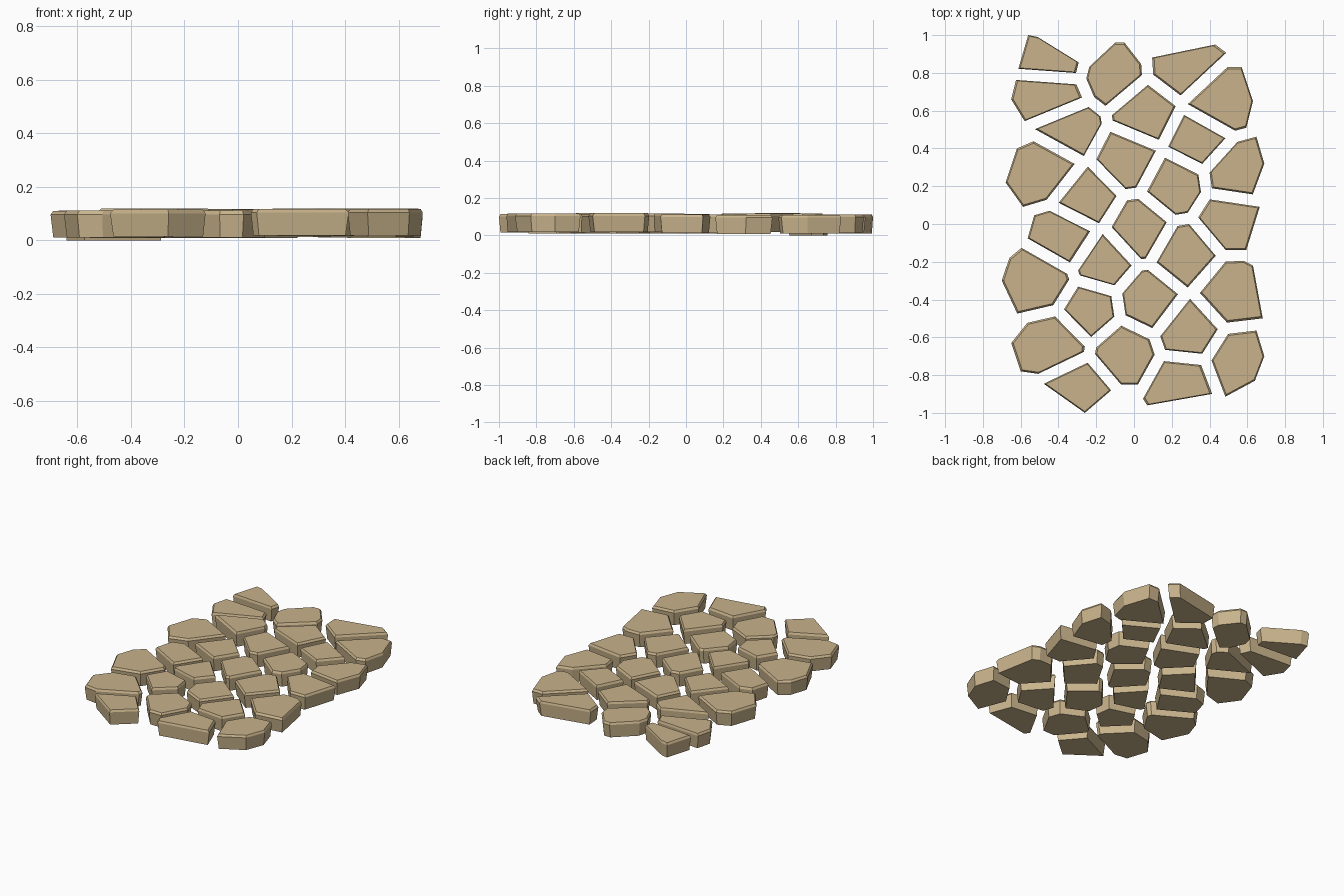
import bpy, bmesh, random
from mathutils import Vector

if "Cube" in bpy.data.objects:
    bpy.data.objects.remove(bpy.data.objects["Cube"])

random.seed(4)
HALF_GAP = 0.03    # half the joint between two stones
THICK = 0.1

# Seeds of the stones inside the patch
INNER = [(-.355, .505), (.07, .58), (.33, .45), (-.03, .34), (-.243, .132), (.21, .212),
         (.02, -.02), (-.17, -.195), (.276, -.168), (-.245, -.457), (.08, -.41), (.285, -.565)]

# Seeds of the stones on the edge, each with the points of its free outer rim
EDGE = {
    (-.425, .675): [(-.62, .78), (-.65, .66), (-.57, .53)],
    (-.41, .88): [(-.61, .83), (-.56, 1.0), (-.51, .99), (-.30, .86)],
    (-.12, .805): [(-.25, .82), (-.10, .96), (-.05, .96), (.02, .87)],
    (.26, .83): [(.09, .88), (.43, .95), (.51, .89)],
    (.437, .64): [(.52, .83), (.57, .83), (.63, .65), (.60, .53)],
    (.54, .26): [(.64, .49), (.69, .32), (.63, .16)],
    (.505, .025): [(.65, .04), (.60, -.12)],
    (.51, -.36): [(.57, -.19), (.63, -.22), (.68, -.49)],
    (.555, -.735): [(.65, -.57), (.69, -.70), (.64, -.83), (.51, -.90)],
    (.255, -.85): [(.41, -.90), (.07, -.96), (.02, -.88)],
    (-.05, -.68): [(-.01, -.85), (-.06, -.85)],
    (-.285, -.88): [(-.12, -.88), (-.26, -1.0), (-.50, -.83)],
    (-.41, -.62): [(-.53, -.79), (-.60, -.78), (-.65, -.63), (-.57, -.53)],
    (-.482, -.31): [(-.62, -.47), (-.70, -.30), (-.66, -.18), (-.60, -.13)],
    (-.35, -.078): [(-.57, -.10), (-.53, .04)],
    (-.465, .305): [(-.58, .08), (-.68, .22), (-.62, .40), (-.55, .43)],
}

stone_mat = bpy.data.materials.new("tan stone")
stone_mat.diffuse_color = (0.58, 0.45, 0.26, 1)
stone_mat.use_nodes = True
stone_mat.node_tree.nodes["Principled BSDF"].inputs["Base Color"].default_value = stone_mat.diffuse_color


def clip(poly, n, d):
    """Keep the part of a convex polygon where n.p <= d."""
    out = []
    for i, p in enumerate(poly):
        q = poly[(i + 1) % len(poly)]
        a, b = n.dot(p) - d, n.dot(q) - d
        if a <= 0:
            out.append(p)
        if a * b < 0:
            out.append(p.lerp(q, a / (a - b)))
    return out


def outline(seed, others, rim):
    """Cell around a seed, shrunk by the joint and trimmed by its rim."""
    s = Vector(seed)
    poly = [Vector(c) for c in ((-1.1, -1.1), (1.1, -1.1), (1.1, 1.1), (-1.1, 1.1))]
    for o in map(Vector, others):
        n = (o - s).normalized()
        poly = clip(poly, n, n.dot((o + s) / 2) - HALF_GAP)
    for a, b in zip(rim, rim[1:]):
        a, t = Vector(a), Vector(b) - Vector(a)
        n = Vector((t.y, -t.x)).normalized()
        if n.dot(s - a) > 0:
            n = -n
        poly = clip(poly, n, n.dot(a))
    # drop corners that nearly coincide
    return [p for i, p in enumerate(poly) if (p - poly[i - 1]).length > 0.015]


def add_stone(name, poly, base):
    """Slab with a slightly narrower foot and a chamfered top."""
    c = sum(poly, Vector((0, 0))) / len(poly)
    bm = bmesh.new()
    rings = []
    for z, k in ((0, 0.94), (THICK - 0.014, 1.0), (THICK, 0.94)):
        pts = [c + (p - c) * k for p in poly]
        rings.append([bm.verts.new((p.x, p.y, base + z)) for p in pts])
    m = len(poly)
    for lo, hi in zip(rings, rings[1:]):
        for i in range(m):
            j = (i + 1) % m
            bm.faces.new((lo[i], lo[j], hi[j], hi[i]))
    bm.faces.new(rings[0][::-1])
    bm.faces.new(rings[-1])
    bmesh.ops.recalc_face_normals(bm, faces=bm.faces)
    me = bpy.data.meshes.new(name)
    bm.to_mesh(me)
    bm.free()
    me.materials.append(stone_mat)
    bpy.context.collection.objects.link(bpy.data.objects.new(name, me))


# Lay all stones; the first edge stone rests on the ground, the rest sit a little uneven
seeds = list(EDGE) + INNER
for i, seed in enumerate(seeds):
    others = [o for o in seeds if o != seed]
    kind = "edge_stone" if seed in EDGE else "inner_stone"
    base = random.uniform(0.008, 0.02) if i else 0.0
    add_stone(f"{kind}_{i + 1:02d}", outline(seed, others, EDGE.get(seed, [])), base)
